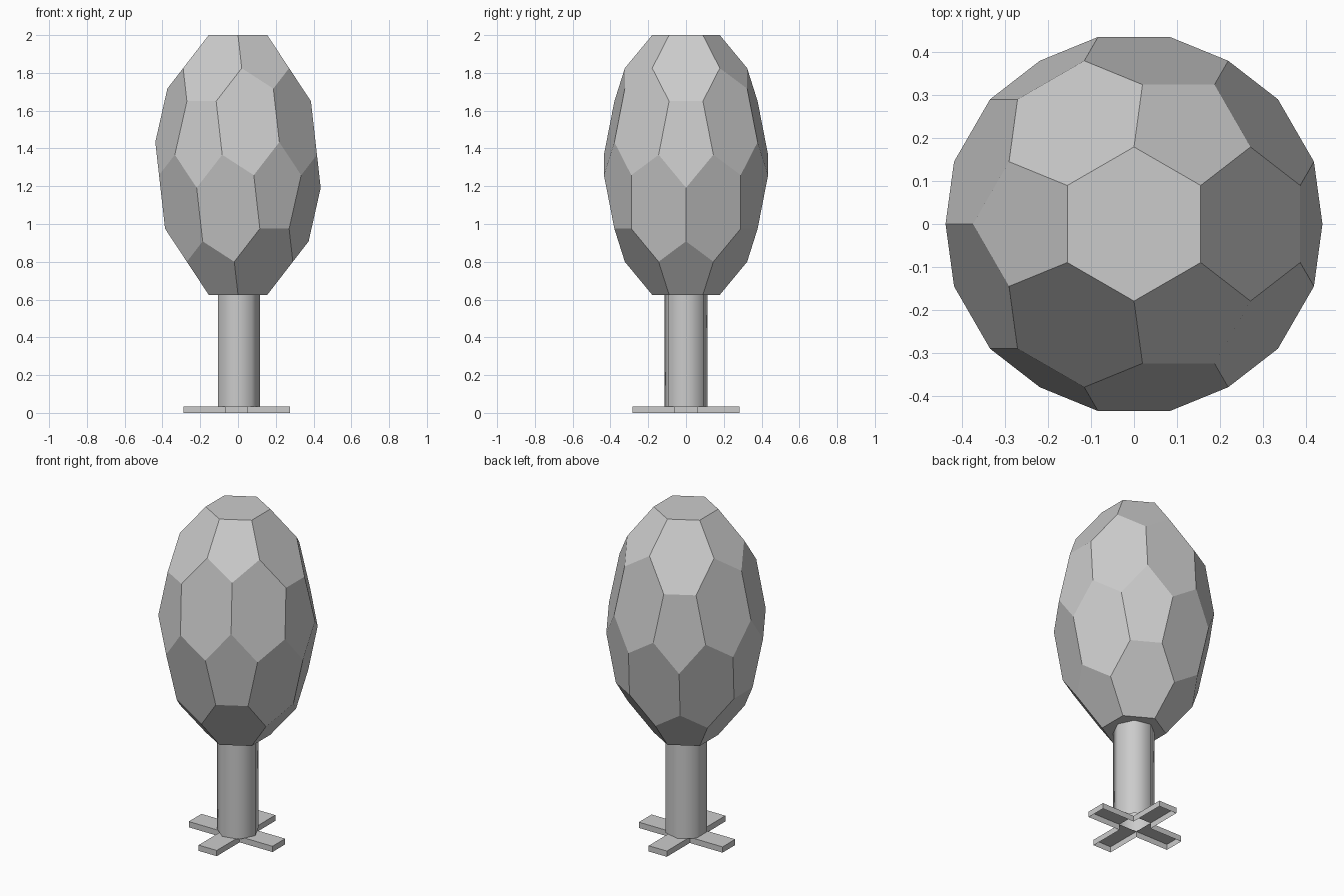
import bpy, bmesh
from math import radians, sin, cos, sqrt
from mathutils import Vector

cube = bpy.data.objects.get("Cube")
if cube:
    bpy.data.objects.remove(cube, do_unlink=True)

# One plain grey for the whole model
grey = bpy.data.materials.new("plain grey")
grey.use_nodes = True
colour = (0.6, 0.6, 0.6, 1)
grey.diffuse_color = colour
grey.node_tree.nodes["Principled BSDF"].inputs["Base Color"].default_value = colour


def finish(bm, name):
    mesh = bpy.data.meshes.new(name)
    bm.to_mesh(mesh)
    bm.free()
    mesh.materials.append(grey)
    obj = bpy.data.objects.new(name, mesh)
    bpy.context.collection.objects.link(obj)
    return obj


def ring(radius, start, z):
    return [Vector((radius * cos(radians(start + 120 * i)),
                    radius * sin(radians(start + 120 * i)), z)) for i in range(3)]


# Crown: truncated icosahedron standing on a hexagon, stretched upwards
edge, mid_z, half = 0.179, 1.3125, 0.6875
phi = (1 + sqrt(5)) / 2
long_edge = 3 * edge
r1 = long_edge / sqrt(3)
r2 = r1 * phi
h1 = long_edge * phi ** 2 / (2 * sqrt(3))
h2 = sqrt(r1 ** 2 + h1 ** 2 - r2 ** 2)
corners = ring(r1, 60, h1) + ring(r2, 0, h2) + ring(r2, 60, -h2) + ring(r1, 0, -h1)
bm = bmesh.new()
for a in corners:
    for b in corners:
        if a is not b and (a - b).length < long_edge * 1.1:
            p = a.lerp(b, 1 / 3)
            bm.verts.new((p.x, p.y, mid_z + p.z * half / h1))
bmesh.ops.convex_hull(bm, input=bm.verts[:])
bmesh.ops.dissolve_limit(bm, angle_limit=radians(2), verts=bm.verts[:], edges=bm.edges[:])
bmesh.ops.recalc_face_normals(bm, faces=bm.faces[:])
finish(bm, "crown")

# Trunk: open seven-sided tube, smooth shaded
bm = bmesh.new()
sides, radius, foot_top, trunk_top = 7, 0.117, 0.035, 0.63
rings = [[bm.verts.new((radius * cos(radians(360 * i / sides)),
                        radius * sin(radians(360 * i / sides)), z)) for i in range(sides)]
         for z in (foot_top, trunk_top)]
for i in range(sides):
    j = (i + 1) % sides
    bm.faces.new((rings[0][i], rings[0][j], rings[1][j], rings[1][i])).smooth = True
finish(bm, "trunk")

# Foot: four hollow arms, open below and in the middle
bm = bmesh.new()
w, reach, shift = 0.061, 0.282, -0.007
for k in range(4):
    c, s = cos(radians(90 * k)), sin(radians(90 * k))

    def point(u, v, z):
        return bm.verts.new((shift + u * c - v * s, u * s + v * c, z))

    outline = [(w, -w), (reach, -w), (reach, w), (w, w)]
    top = [point(u, v, foot_top) for u, v in outline]
    low = [point(u, v, 0) for u, v in outline]
    bm.faces.new(top)
    for i in range(3):
        bm.faces.new((low[i], low[i + 1], top[i + 1], top[i]))
bmesh.ops.remove_doubles(bm, verts=bm.verts[:], dist=0.0001)
finish(bm, "foot_cross")
